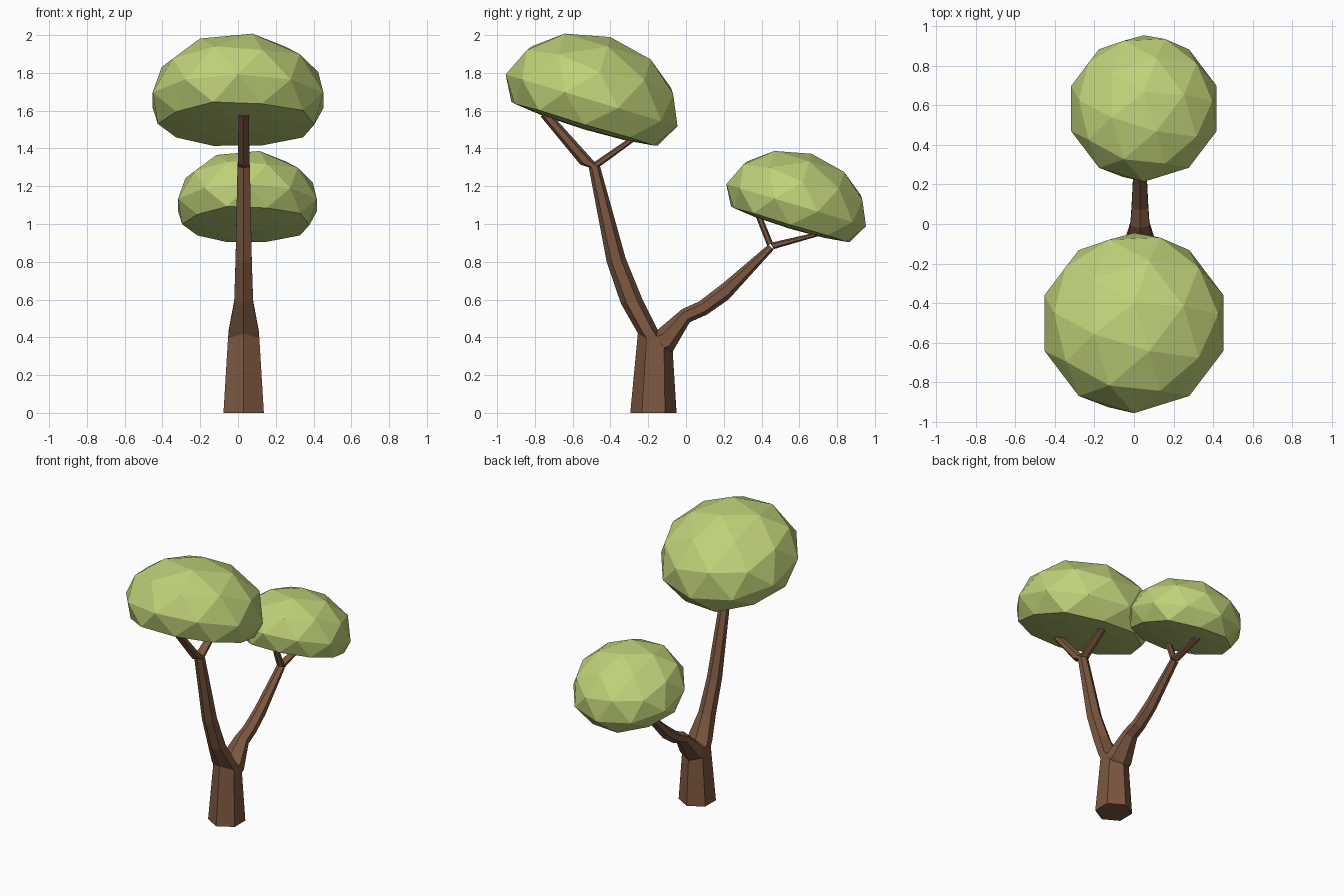
import bpy, bmesh, math
from mathutils import Vector, Matrix

old = bpy.data.objects.get("Cube")
if old:
    bpy.data.objects.remove(old, do_unlink=True)


def material(name, rgb):
    m = bpy.data.materials.new(name)
    m.use_nodes = True
    m.diffuse_color = (*rgb, 1)
    m.node_tree.nodes["Principled BSDF"].inputs["Base Color"].default_value = (*rgb, 1)
    return m


bark = material("brown bark", (0.2, 0.095, 0.052))
leaf = material("light green leaf", (0.52, 0.64, 0.19))
AXIS_X = 0.03


def finish(name, bm, mat):
    bmesh.ops.recalc_face_normals(bm, faces=bm.faces)
    mesh = bpy.data.meshes.new(name)
    bm.to_mesh(mesh)
    bm.free()
    mesh.materials.append(mat)
    obj = bpy.data.objects.new(name, mesh)
    bpy.context.scene.collection.objects.link(obj)
    return obj


def limb(name, rings):
    """Loft six-sided rings, each given as (y1, z1, y2, z2, half width)."""
    bm = bmesh.new()
    loops = []
    for y1, z1, y2, z2, w in rings:
        a, b = Vector((AXIS_X, y1, z1)), Vector((AXIS_X, y2, z2))
        side = Vector((w, 0, 0))
        p, q = a.lerp(b, 0.25), a.lerp(b, 0.75)
        loops.append([bm.verts.new(v) for v in (a, p + side, q + side, b, q - side, p - side)])
    for lo, hi in zip(loops, loops[1:]):
        for i in range(6):
            j = (i + 1) % 6
            bm.faces.new((lo[i], lo[j], hi[j], hi[i]))
    bm.faces.new(loops[0])
    bm.faces.new(loops[-1])
    return finish(name, bm, bark)


def crown(name, centre, radius):
    """Squashed, tilted faceted dome with a nearly flat underside."""
    bm = bmesh.new()
    bmesh.ops.create_icosphere(bm, subdivisions=2, radius=1)
    for v in bm.verts:
        v.co.z *= 0.735
        if v.co.z < -0.265:
            v.co.z = -0.265 + (v.co.z + 0.265) * 0.15
    tilt = Matrix.Rotation(math.radians(-16.7), 4, 'X')
    bm.transform(Matrix.Translation(centre) @ tilt @ Matrix.Scale(radius, 4))
    return finish(name, bm, leaf)


# Trunk and the two branches that fork from its top
fork = (-0.255, 0.42, -0.07, 0.32, 0.083)
limb("trunk", [(-0.295, 0, -0.05, 0, 0.107), fork])
limb("tall_branch", [
    fork,
    (-0.257, 0.425, -0.15, 0.44, 0.08),
    (-0.345, 0.58, -0.23, 0.60, 0.05),
    (-0.42, 0.80, -0.32, 0.82, 0.043),
    (-0.515, 1.30, -0.455, 1.305, 0.033)])
limb("low_branch", [
    fork,
    (-0.15, 0.44, -0.07, 0.325, 0.08),
    (-0.02, 0.55, 0.02, 0.48, 0.048),
    (0.07, 0.59, 0.11, 0.52, 0.042),
    (0.20, 0.69, 0.225, 0.60, 0.036),
    (0.435, 0.89, 0.465, 0.865, 0.027)])

# Twigs carrying the crowns
limb("tall_front_twig", [
    (-0.515, 1.30, -0.455, 1.305, 0.033),
    (-0.56, 1.315, -0.49, 1.335, 0.031),
    (-0.77, 1.57, -0.72, 1.59, 0.027)])
limb("tall_back_twig", [
    (-0.505, 1.315, -0.455, 1.305, 0.031),
    (-0.27, 1.475, -0.25, 1.455, 0.022)])
limb("low_front_twig", [
    (0.43, 0.885, 0.46, 0.90, 0.026),
    (0.365, 1.05, 0.395, 1.06, 0.02)])
limb("low_back_twig", [
    (0.445, 0.90, 0.465, 0.867, 0.026),
    (0.71, 0.96, 0.715, 0.94, 0.02)])

# Leafy crowns
crown("tall_crown", (0, -0.5, 1.655), 0.475)
crown("low_crown", (0.05, 0.583, 1.10), 0.386)
